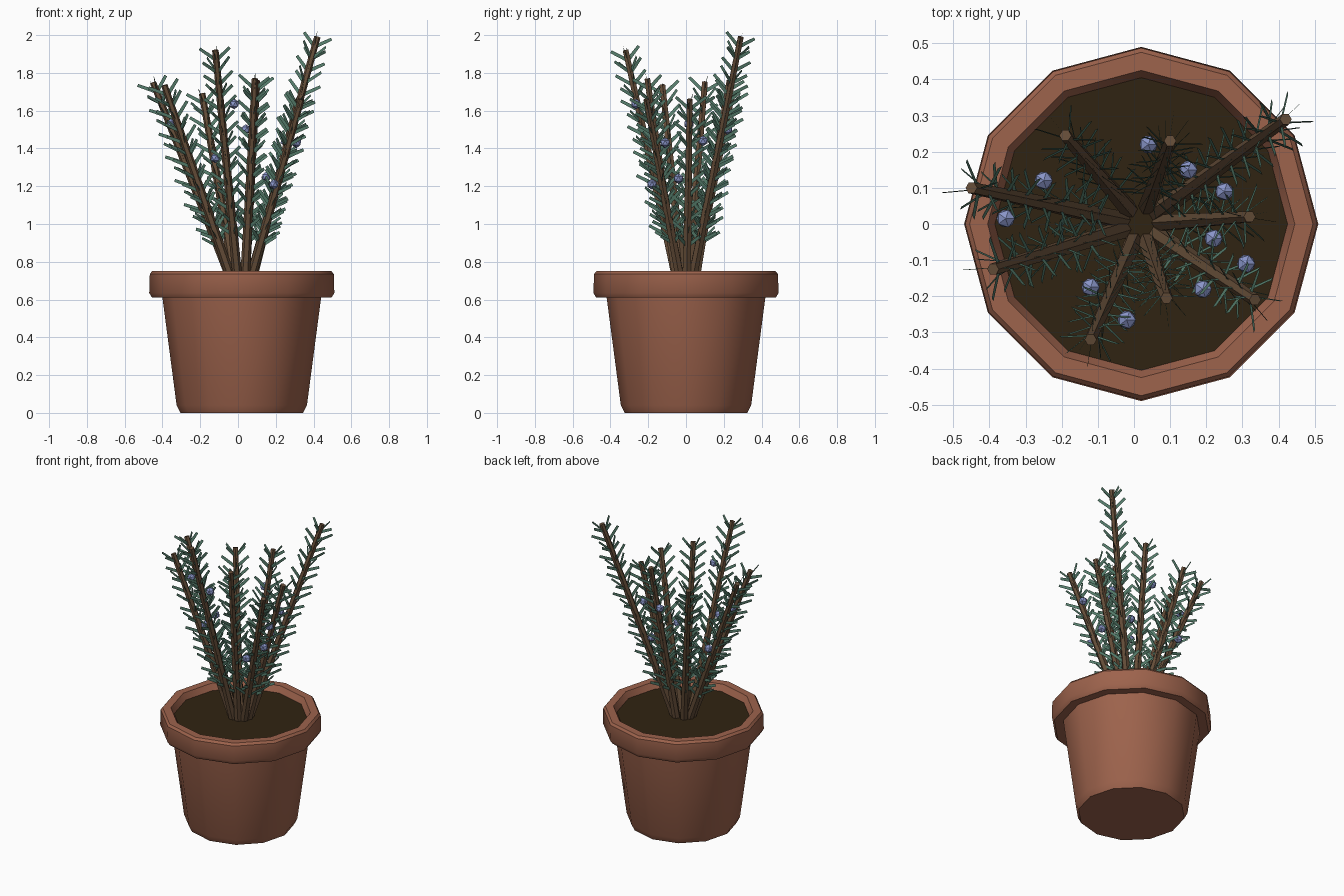
import bpy, bmesh, math, random
from mathutils import Vector

if "Cube" in bpy.data.objects:
    bpy.data.objects.remove(bpy.data.objects["Cube"])

random.seed(4)
CX = 0.02          # pot axis sits slightly right of the centre
SOIL_Z = 0.71


def material(name, rgb):
    m = bpy.data.materials.new(name)
    m.diffuse_color = (*rgb, 1)
    m.use_nodes = True
    m.node_tree.nodes["Principled BSDF"].inputs["Base Color"].default_value = m.diffuse_color
    return m


TERRACOTTA = material("terracotta", (0.34, 0.125, 0.073))
SOIL = material("dark soil", (0.03, 0.017, 0.006))
BARK = material("brown bark", (0.13, 0.075, 0.04))
GREEN = material("blue green needle", (0.09, 0.20, 0.145))
BERRY = material("blue berry", (0.25, 0.30, 0.58))


def finish(bm, name, mat, smooth=None):
    mesh = bpy.data.meshes.new(name)
    bm.to_mesh(mesh)
    bm.free()
    mesh.materials.append(mat)
    ob = bpy.data.objects.new(name, mesh)
    bpy.context.collection.objects.link(ob)
    if smooth:
        bpy.ops.object.select_all(action='DESELECT')
        ob.select_set(True)
        bpy.context.view_layer.objects.active = ob
        bpy.ops.object.shade_smooth_by_angle(angle=math.radians(smooth))
    return ob


def ring(bm, centre, u, v, radius, sides):
    return [bm.verts.new(centre + radius * (u * math.cos(2 * math.pi * i / sides)
                                            + v * math.sin(2 * math.pi * i / sides)))
            for i in range(sides)]


def bridge(bm, a, b):
    n = len(a)
    for i in range(n):
        bm.faces.new((a[i], a[(i + 1) % n], b[(i + 1) % n], b[i]))


X, Y = Vector((1, 0, 0)), Vector((0, 1, 0))

# Pot: twelve-sided lathe with an overhanging rim
profile = [(0.325, 0), (0.345, 0.04), (0.42, 0.61), (0.475, 0.61), (0.49, 0.635),
           (0.487, 0.735), (0.475, 0.75), (0.425, 0.75), (0.40, SOIL_Z - 0.01)]
bm = bmesh.new()
rings = [ring(bm, Vector((CX, 0, z)), X, Y, r, 12) for r, z in profile]
for a, b in zip(rings, rings[1:]):
    bridge(bm, a, b)
bm.faces.new(rings[0][::-1])
finish(bm, "pot", TERRACOTTA, 35)

# Soil disc
bm = bmesh.new()
bm.faces.new(ring(bm, Vector((CX, 0, SOIL_Z)), X, Y, 0.405, 12))
finish(bm, "soil", SOIL)

# Stems fan out from the soil to these tips, each with whorls of flat needles
tips = [(0.42, 0.29, 1.99), (-0.45, 0.10, 1.75), (-0.39, -0.125, 1.735),
        (0.335, -0.21, 1.66), (-0.12, -0.32, 1.92), (0.32, 0.02, 1.66),
        (-0.19, 0.245, 1.69), (0.10, 0.23, 1.76), (0.09, -0.205, 1.77)]
stems, needles = bmesh.new(), bmesh.new()
for tip in tips:
    tip = Vector(tip)
    ang = math.atan2(tip.y, tip.x - CX)
    base = Vector((CX + 0.05 * math.cos(ang), 0.05 * math.sin(ang), SOIL_Z - 0.02))
    axis = (tip - base).normalized()
    u = axis.cross(Y).normalized()
    v = axis.cross(u)
    low = ring(stems, base, u, v, 0.026, 6)
    top = ring(stems, tip, u, v, 0.017, 6)
    bridge(stems, low, top)
    stems.faces.new(top)

    length = (tip - base).length
    start, step = 0.20, 0.068
    count = int((length - 0.05 - start) / step) + 1
    for k in range(count):
        root = base + axis * (length - 0.055 - k * step)
        twist = (k % 2) * math.pi / 4 + random.uniform(-0.2, 0.2)
        for j in range(4):
            a = twist + j * math.pi / 2
            radial = u * math.cos(a) + v * math.sin(a)
            d = radial * 0.77 + axis * 0.64          # needle direction
            w = axis * 0.77 - radial * 0.64          # width, in the stem plane
            end = root + d * random.uniform(0.095, 0.115)
            needles.faces.new([needles.verts.new(p) for p in (
                root - w * 0.010, end - w * 0.008, end + w * 0.008, root + w * 0.010)])
bmesh.ops.recalc_face_normals(stems, faces=stems.faces)
finish(stems, "stems", BARK)
finish(needles, "needles", GREEN)

# Berries
spots = [(-0.02, -0.265, 1.635), (-0.12, -0.175, 1.35), (0.19, -0.18, 1.21),
         (0.31, -0.11, 1.43), (0.25, 0.09, 1.44), (-0.355, 0.015, 1.53),
         (-0.25, 0.12, 1.27), (0.04, 0.22, 1.50), (0.15, 0.15, 1.25),
         (0.22, -0.04, 1.24)]
bm = bmesh.new()
for s in spots:
    made = bmesh.ops.create_icosphere(bm, subdivisions=1, radius=0.028)
    bmesh.ops.translate(bm, verts=made["verts"], vec=s)
finish(bm, "berries", BERRY)
